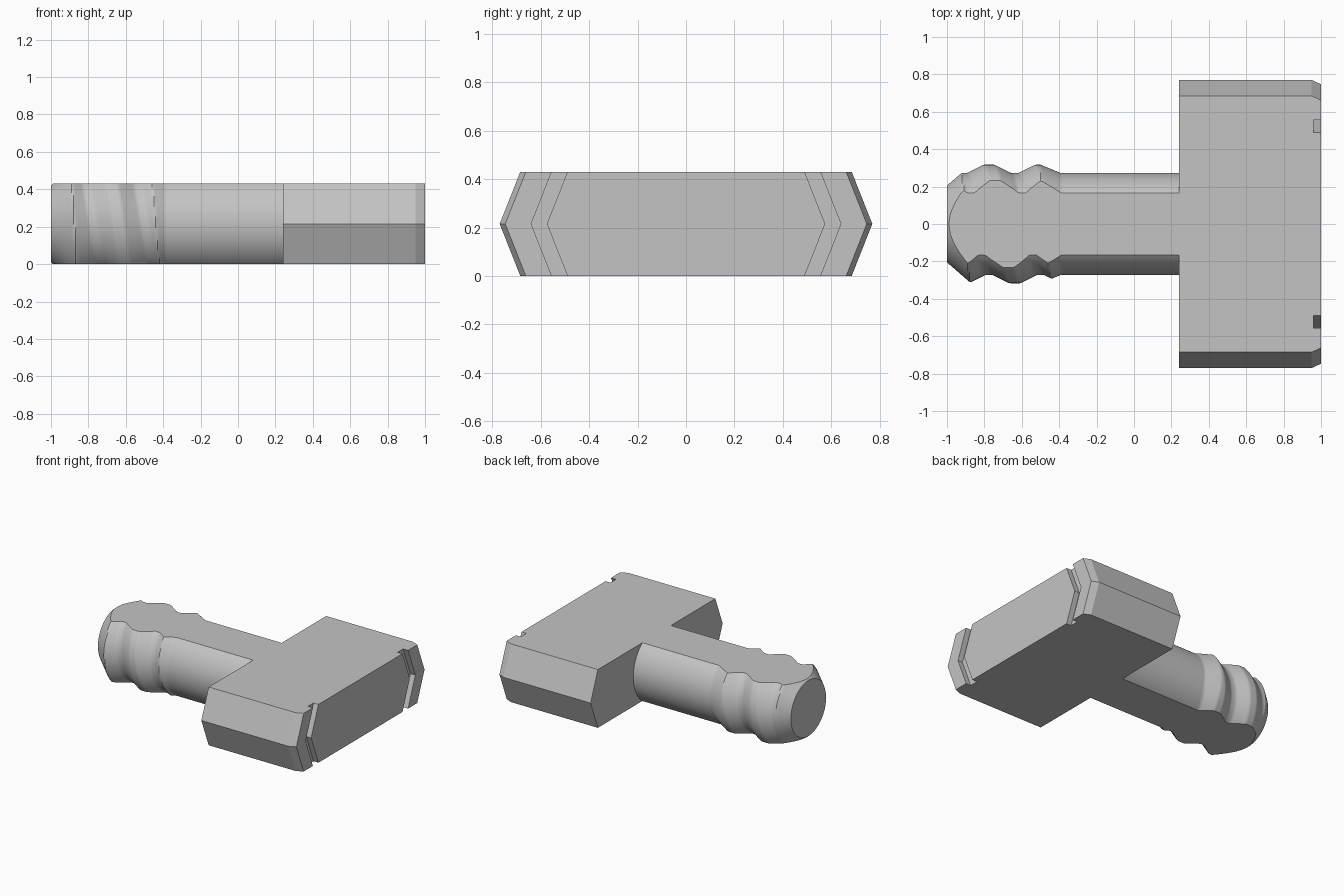
import bpy, bmesh, math

cube = bpy.data.objects.get("Cube")
if cube:
    bpy.data.objects.remove(cube, do_unlink=True)

HEIGHT = 0.43
MID = HEIGHT / 2

grey = bpy.data.materials.new("plain grey")
grey.use_nodes = True
grey.diffuse_color = (0.55, 0.55, 0.55, 1)
grey.node_tree.nodes["Principled BSDF"].inputs["Base Color"].default_value = grey.diffuse_color


def make_object(name, bm):
    bmesh.ops.recalc_face_normals(bm, faces=bm.faces)
    mesh = bpy.data.meshes.new(name)
    bm.to_mesh(mesh)
    bm.free()
    mesh.materials.append(grey)
    obj = bpy.data.objects.new(name, mesh)
    bpy.context.collection.objects.link(obj)
    return obj


def bridge(bm, a, b):
    n = len(a)
    for i in range(n):
        j = (i + 1) % n
        bm.faces.new((a[i], a[j], b[j], b[i]))


# Head block: notched, chamfered outline lofted through three levels
half = [(0.24, 0.685), (0.95, 0.685), (1, 0.662), (1, 0.555),
        (0.96, 0.555), (0.96, 0.49), (1, 0.49)]
outline = half + [(x, -y) for x, y in reversed(half)]
bm = bmesh.new()
levels = []
for z, bulge in ((0, 0), (MID, 0.085), (HEIGHT, 0)):
    levels.append([bm.verts.new((x, y + math.copysign(bulge, y), z)) for x, y in outline])
for lower, upper in zip(levels, levels[1:]):
    bridge(bm, lower, upper)
bm.faces.new(levels[0])
bm.faces.new(levels[-1])
make_object("head_block", bm)

# Shaft: round core with a coarse helical thread and a tapered tip
CORE, RIDGE, PITCH, TIP = 0.272, 0.045, 0.275, -1.0


def radius(x, angle):
    # angle runs from +y over the top to -y
    offset = x + 0.775 - PITCH * angle / math.tau
    distance = abs((offset + PITCH / 2) % PITCH - PITCH / 2)
    crest = min(1, max(0, (0.118 - distance) / 0.09))
    fade = min(1, max(0, (-0.39 - x) / 0.11))
    return min(CORE + RIDGE * min(crest, fade), 0.205 + 0.87 * (x - TIP))


SIDES, STEPS = 96, 62
stations = [TIP + 0.01 * i for i in range(STEPS + 1)] + [0.24]
bm = bmesh.new()
rings = []
for x in stations:
    ring = []
    for k in range(SIDES):
        a = math.tau * k / SIDES
        r = radius(x, a)
        ring.append(bm.verts.new((x, r * math.cos(a), MID + r * math.sin(a))))
    rings.append(ring)
for first, second in zip(rings, rings[1:]):
    bridge(bm, first, second)
bm.faces.new(rings[0])
bm.faces.new(rings[-1])

# Flats: slice the shaft level with the head and cap it
for z, normal in ((0, -1), (HEIGHT, 1)):
    cut = bmesh.ops.bisect_plane(
        bm, geom=bm.verts[:] + bm.edges[:] + bm.faces[:], dist=1e-6,
        plane_co=(0, 0, z), plane_no=(0, 0, normal), clear_outer=True)
    edges = [e for e in cut["geom_cut"] if isinstance(e, bmesh.types.BMEdge)]
    bmesh.ops.triangle_fill(bm, edges=edges, use_beauty=True, use_dissolve=False)
shaft = make_object("threaded_shaft", bm)

bpy.ops.object.select_all(action="DESELECT")
shaft.select_set(True)
bpy.context.view_layer.objects.active = shaft
bpy.ops.object.shade_smooth_by_angle(angle=math.radians(30))
